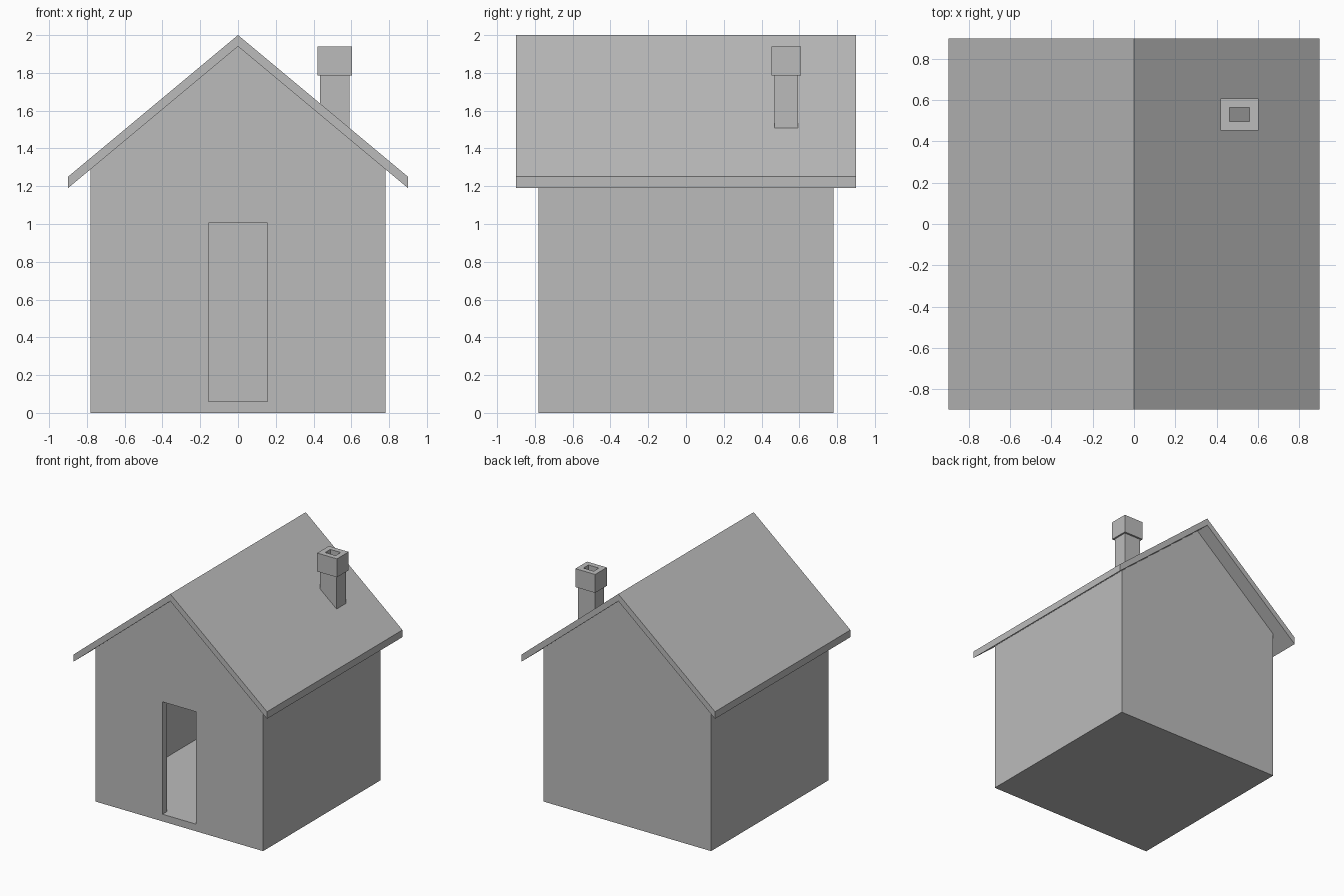
import bpy
import bmesh

cube = bpy.data.objects.get("Cube")
if cube:
    bpy.data.objects.remove(cube, do_unlink=True)

grey = bpy.data.materials.new("plain grey")
grey.use_nodes = True
grey.diffuse_color = (0.5, 0.5, 0.5, 1)
grey.node_tree.nodes["Principled BSDF"].inputs["Base Color"].default_value = (0.5, 0.5, 0.5, 1)

HALF, WALL, OVERHANG = 0.78, 0.06, 0.9
RIDGE, PITCH = 2.0, 0.833


def roof_z(x):
    return RIDGE - PITCH * abs(x)


def finish(name, bm):
    bmesh.ops.recalc_face_normals(bm, faces=bm.faces)
    mesh = bpy.data.meshes.new(name)
    bm.to_mesh(mesh)
    bm.free()
    mesh.materials.append(grey)
    obj = bpy.data.objects.new(name, mesh)
    bpy.context.collection.objects.link(obj)
    return obj


def prism(name, profile, y0, y1):
    """Extrude an x-z profile from y0 to y1."""
    bm = bmesh.new()
    face = bm.faces.new([bm.verts.new((x, y0, z)) for x, z in profile])
    out = bmesh.ops.extrude_face_region(bm, geom=[face])["geom"]
    verts = [v for v in out if isinstance(v, bmesh.types.BMVert)]
    bmesh.ops.translate(bm, verts=verts, vec=(0, y1 - y0, 0))
    return finish(name, bm)


def square_tube(name, cx, cy, outer, inner, bottom, top):
    """Rectangular tube; bottom is a height function of x."""
    bm = bmesh.new()
    loops = []
    for (sx, sy), height in ((outer, bottom), (outer, lambda x: top),
                             (inner, lambda x: top), (inner, bottom)):
        corners = [(cx + a * sx / 2, cy + b * sy / 2)
                   for a, b in ((-1, -1), (1, -1), (1, 1), (-1, 1))]
        loops.append([bm.verts.new((x, y, height(x))) for x, y in corners])
    for i in range(4):
        p, q = loops[i], loops[(i + 1) % 4]
        for j in range(4):
            k = (j + 1) % 4
            bm.faces.new((p[j], p[k], q[k], q[j]))
    return finish(name, bm)


def gable(half, base, lift):
    """Five-sided house outline, its slopes raised by lift from the roof underside."""
    eave = roof_z(half) - WALL + lift
    return [(-half, base), (half, base), (half, eave),
            (0, RIDGE - WALL + lift), (-half, eave)]


# Walls and floor: hollow shell, open under the roof, with a doorway
walls = prism("walls", gable(HALF, 0, 0), -HALF, HALF)
inside = HALF - WALL
room = prism("room_cutter", gable(inside, WALL, 0.2), -inside, inside)
door = prism("door_cutter",
             [(-0.156, WALL), (0.156, WALL), (0.156, 1.005), (-0.156, 1.005)],
             -HALF - 0.1, -HALF + 0.3)
for cutter in (room, door):
    mod = walls.modifiers.new("cut", "BOOLEAN")
    mod.operation = "DIFFERENCE"
    mod.solver = "EXACT"
    mod.object = cutter
    cutter.hide_render = True
bpy.context.view_layer.objects.active = walls
for mod in list(walls.modifiers):
    bpy.ops.object.modifier_apply(modifier=mod.name)
for cutter in (room, door):
    bpy.data.objects.remove(cutter, do_unlink=True)

# Roof: folded slab overhanging every side
edge = roof_z(OVERHANG)
prism("roof",
      [(-OVERHANG, edge), (0, RIDGE), (OVERHANG, edge),
       (OVERHANG, edge - WALL), (0, RIDGE - WALL), (-OVERHANG, edge - WALL)],
      -OVERHANG, OVERHANG)

# Chimney: open flue standing on the slope, with a wider cap
CX, CY, FLUE = 0.512, 0.53, (0.096, 0.068)
square_tube("chimney_shaft", CX, CY, (0.156, 0.124), FLUE,
            lambda x: roof_z(x) - 0.01, 1.80)
square_tube("chimney_cap", CX, CY, (0.184, 0.155), FLUE, lambda x: 1.785, 1.94)
